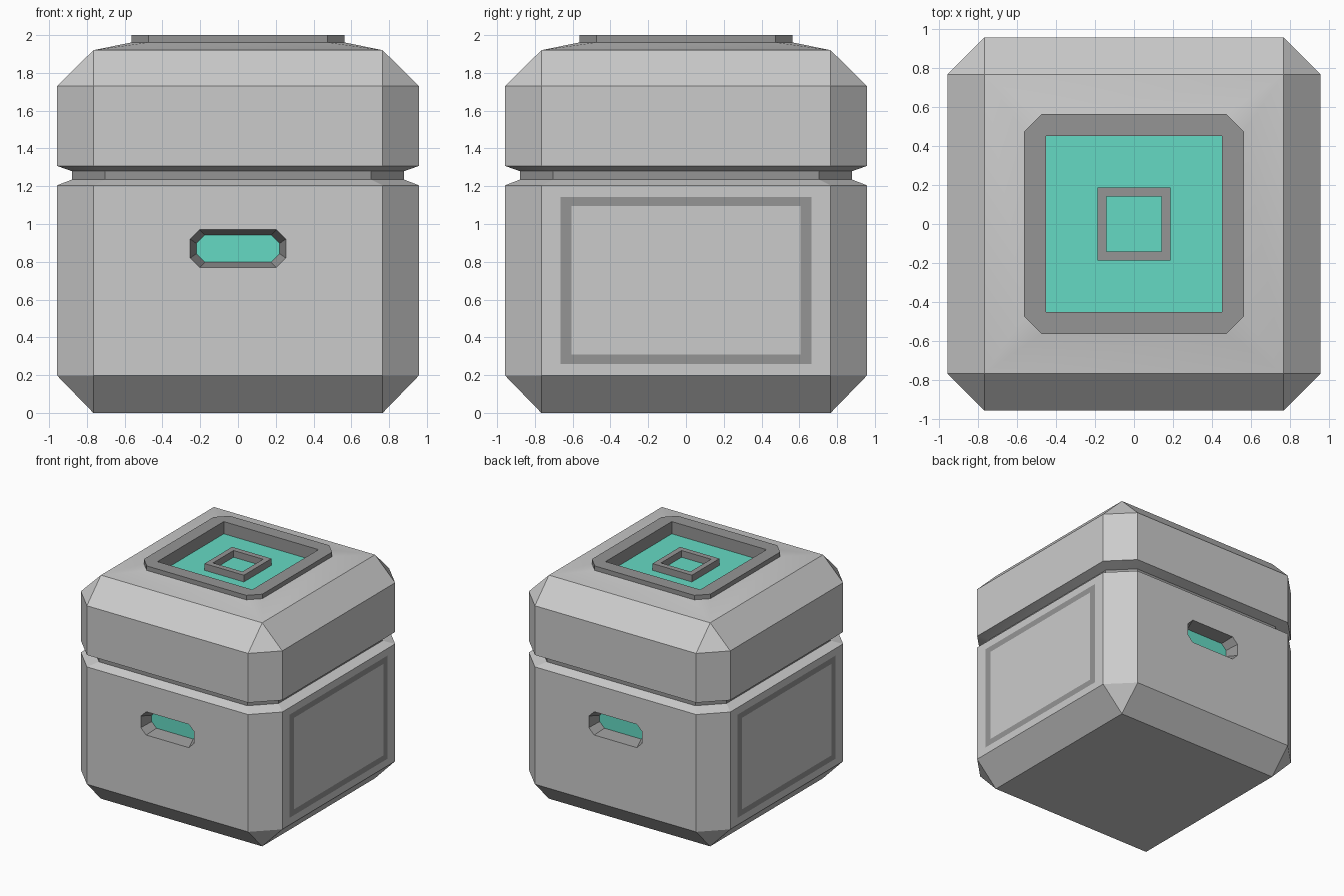
import bpy, bmesh
from math import radians, pi
from mathutils import Matrix

if "Cube" in bpy.data.objects:
    bpy.data.objects.remove(bpy.data.objects["Cube"])


def material(name, rgb):
    m = bpy.data.materials.new(name)
    m.diffuse_color = (*rgb, 1)
    m.use_nodes = True
    m.node_tree.nodes["Principled BSDF"].inputs["Base Color"].default_value = m.diffuse_color
    return m


DARK = material("dark_grey", (0.30, 0.30, 0.30))
TEAL = material("teal", (0.13, 0.70, 0.55))


def ring(hx, hy, c, z, oy=0):
    """Rectangle with cut corners, counter-clockwise (c = 0 gives a plain rectangle)."""
    pts = [(hx, c - hy), (hx, hy - c), (hx - c, hy), (c - hx, hy),
           (-hx, hy - c), (-hx, c - hy), (c - hx, -hy), (hx - c, -hy)]
    return [(x, y + oy, z) for x, y in pts]


def sq(h, c, z):
    return ring(h, h, c, z)


def loft(name, rings, mat=None, bottom=False, top=False, corners_only=False, xf=None):
    """Skin consecutive rings; optionally cap the ends or keep only the corner strips."""
    bm = bmesh.new()
    loops = [[bm.verts.new(p) for p in r] for r in rings]
    for a, b in zip(loops, loops[1:]):
        for i in range(8):
            if corners_only and i % 2 == 0:
                continue
            j = (i + 1) % 8
            bm.faces.new((a[i], a[j], b[j], b[i]))
    if bottom:
        bm.faces.new(loops[0][::-1])
    if top:
        bm.faces.new(loops[-1])
    bmesh.ops.remove_doubles(bm, verts=bm.verts, dist=1e-5)
    if xf:
        bm.transform(xf)
    me = bpy.data.meshes.new(name)
    bm.to_mesh(me)
    bm.free()
    if mat:
        me.materials.append(mat)
    ob = bpy.data.objects.new(name, me)
    bpy.context.collection.objects.link(ob)
    return ob


R, F, C = 0.957, 0.766, 0.191      # half width, flat half width, corner cut
Z0, Z1 = 0.197, 1.205              # lower wall range
ZM, HZ = (Z0 + Z1) / 2, (Z1 - Z0) / 2

# lower box: base, corner strips, lip under the seam
loft("base", [sq(F, 0, 0), sq(R, C, Z0)], bottom=True)
loft("corner_strips", [sq(R, C, Z0), sq(R, C, Z1)], corners_only=True)
loft("lower_lip", [sq(R, C, Z1), sq(0.88, 0.175, 1.235)])

# seam band between box and lid
loft("seam_band", [sq(0.88, 0.175, 1.235), sq(0.88, 0.175, 1.28)], DARK)

# lid with chamfered edge and gently sloped top
lid = loft("lid", [sq(0.88, 0.175, 1.28), sq(R, C, 1.307), sq(R, C, 1.73),
                   sq(F, 0, 1.92), sq(0.56, 0.09, 1.962)])
bpy.context.view_layer.objects.active = lid
lid.select_set(True)
bpy.ops.object.shade_smooth_by_angle(angle=radians(25))

# raised top frame, sunken window and small square ring
loft("top_frame", [sq(0.563, 0.09, 1.955), sq(0.563, 0.09, 2.0),
                   sq(0.45, 0, 2.0), sq(0.45, 0, 1.895)], DARK)
loft("top_window", [sq(0.45, 0, 1.895), sq(0.187, 0, 1.895)], TEAL)
loft("top_ring", [sq(0.187, 0, 1.895), sq(0.187, 0, 1.953),
                  sq(0.14, 0, 1.953), sq(0.14, 0, 1.895)], DARK)
loft("top_ring_window", [sq(0.14, 0, 1.895)], TEAL, top=True)

# walls: local x runs along the wall, local y up, local z outward
wall = ring(F, HZ, 0, R)
slot_edge = ring(0.253, 0.10, 0.05, R, 0.87 - ZM)
slot_back = ring(0.22, 0.072, 0.045, R - 0.10, 0.87 - ZM)
trim_out = ring(0.665, 0.443, 0, R)
trim_in = ring(0.605, 0.393, 0, R)

for k, side in enumerate(("front", "right", "back", "left")):
    xf = (Matrix.Translation((0, 0, ZM)) @ Matrix.Rotation(k * pi / 2, 4, 'Z')
          @ Matrix.Rotation(pi / 2, 4, 'X'))
    if k % 2 == 0:
        # handle slot walls
        loft(side + "_wall", [wall, slot_edge], xf=xf)
        loft(side + "_slot_rim", [slot_edge, slot_back], DARK, xf=xf)
        loft(side + "_slot_window", [slot_back], TEAL, top=True, xf=xf)
    else:
        # side walls with flush dark trim
        loft(side + "_wall", [wall, trim_out], xf=xf)
        loft(side + "_trim", [trim_out, trim_in], DARK, xf=xf)
        loft(side + "_panel", [trim_in], top=True, xf=xf)
